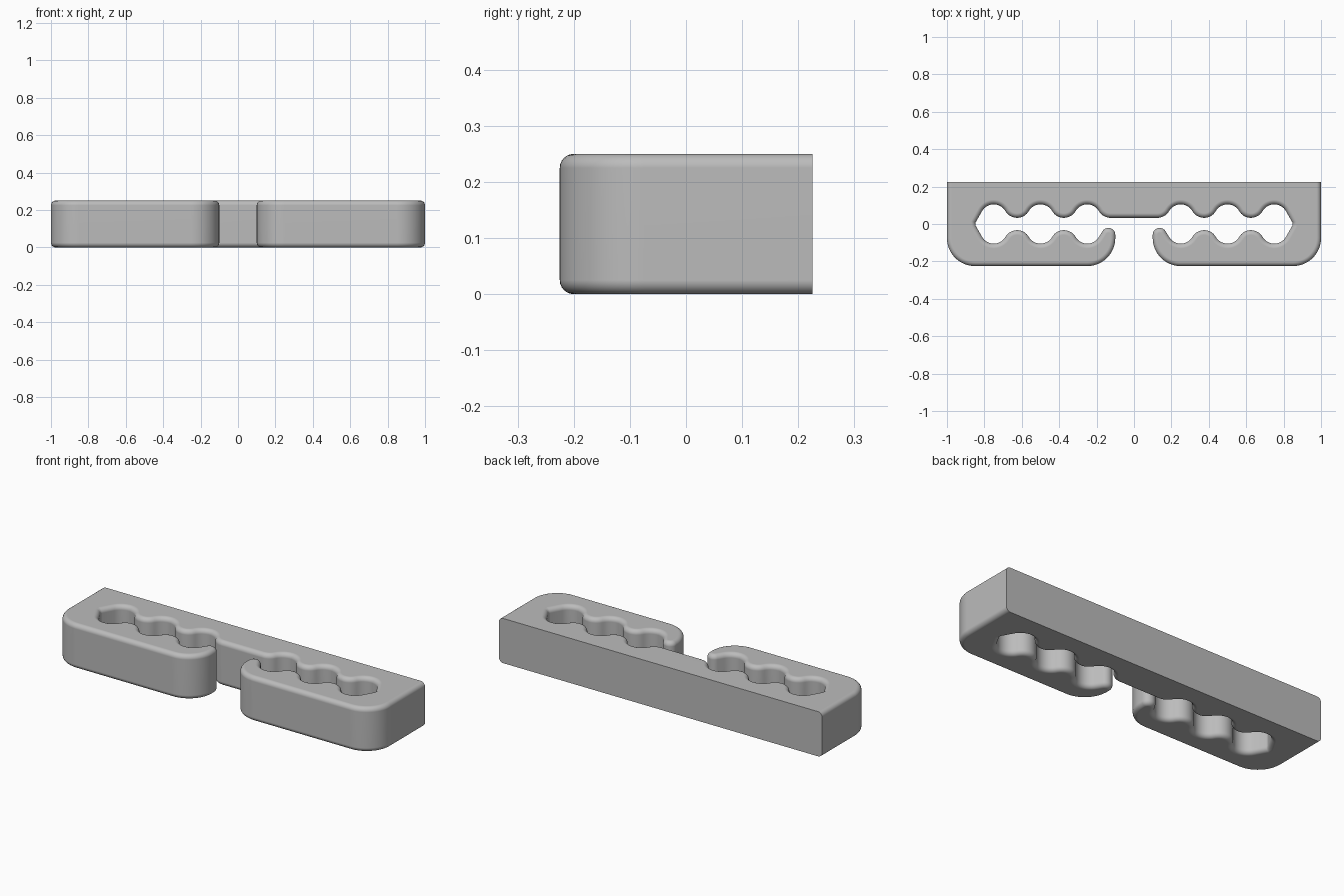
import bpy, bmesh
from math import cos, sin, radians

if "Cube" in bpy.data.objects:
    bpy.data.objects.remove(bpy.data.objects["Cube"], do_unlink=True)

HEIGHT = 0.25
BACK = 0.225
ROUND = 0.025      # rim rounding
PITCH = 0.25       # spacing of the cable pockets
WAVE_R = 0.0722    # radius of pocket and ridge arcs
RIDGE_Y, POCKET_Y = 0.1052, 0.0328


def arc(cx, cy, r, start, end, steps=10):
    angles = [radians(start + (end - start) * i / steps) for i in range(steps + 1)]
    return [(cx + r * cos(a), cy + r * sin(a)) for a in angles]


# Scalloped wall: alternating ridges and pockets
lead_in = arc(PITCH / 2, RIDGE_Y, WAVE_R, -90, -30)
scallops = []
for i in range(3):
    x = PITCH * (i + 1)
    if i:
        scallops += arc(x - PITCH / 2, RIDGE_Y, WAVE_R, -150, -30, 16)
    scallops += arc(x, POCKET_Y, WAVE_R, 150, 30, 16)

# Half outline: upper wall, pocket end, lower wall, hook tip, outer corners
half = lead_in + scallops
half += [(0.847, 0.008), (0.847, -0.008)]
half += [(x, -y) for x, y in reversed(scallops)]
half += arc(0.137, -0.058, 0.037, 30, 180, 14)
half += arc(0.25, -0.075, 0.15, 180, 270, 16)
half += arc(0.85, -0.075, 0.15, 270, 360, 16)
half.append((1, BACK))

outline = []
for p in half + [(-x, y) for x, y in reversed(half)]:
    if not outline or abs(p[0] - outline[-1][0]) + abs(p[1] - outline[-1][1]) > 0.002:
        outline.append(p)

# Extrude the outline and round every rim edge except along the flat back
bm = bmesh.new()
base = bm.faces.new([bm.verts.new((x, y, 0)) for x, y in outline])
extruded = bmesh.ops.extrude_face_region(bm, geom=[base], use_keep_orig=True)
for v in extruded["geom"]:
    if isinstance(v, bmesh.types.BMVert):
        v.co.z = HEIGHT
bmesh.ops.recalc_face_normals(bm, faces=bm.faces)
rim = [e for e in bm.edges
       if abs(e.verts[0].co.z - e.verts[1].co.z) < 0.001
       and min(v.co.y for v in e.verts) < BACK - 0.001]
bmesh.ops.bevel(bm, geom=rim, offset=ROUND, offset_type='OFFSET', segments=6,
                profile=0.5, affect='EDGES', clamp_overlap=False)
bmesh.ops.recalc_face_normals(bm, faces=bm.faces)

mesh = bpy.data.meshes.new("cable_holder")
bm.to_mesh(mesh)
bm.free()
holder = bpy.data.objects.new("cable_holder", mesh)
bpy.context.collection.objects.link(holder)

# Plain grey plastic
grey = bpy.data.materials.new("grey_plastic")
grey.use_nodes = True
colour = (0.5, 0.5, 0.5, 1)
grey.diffuse_color = colour
grey.node_tree.nodes["Principled BSDF"].inputs["Base Color"].default_value = colour
mesh.materials.append(grey)

# Smooth the curved walls, keep the back edges crisp
bpy.ops.object.select_all(action='DESELECT')
holder.select_set(True)
bpy.context.view_layer.objects.active = holder
bpy.ops.object.shade_smooth_by_angle(angle=radians(35))
weighted = holder.modifiers.new("flat_face_normals", 'WEIGHTED_NORMAL')
weighted.keep_sharp = True
